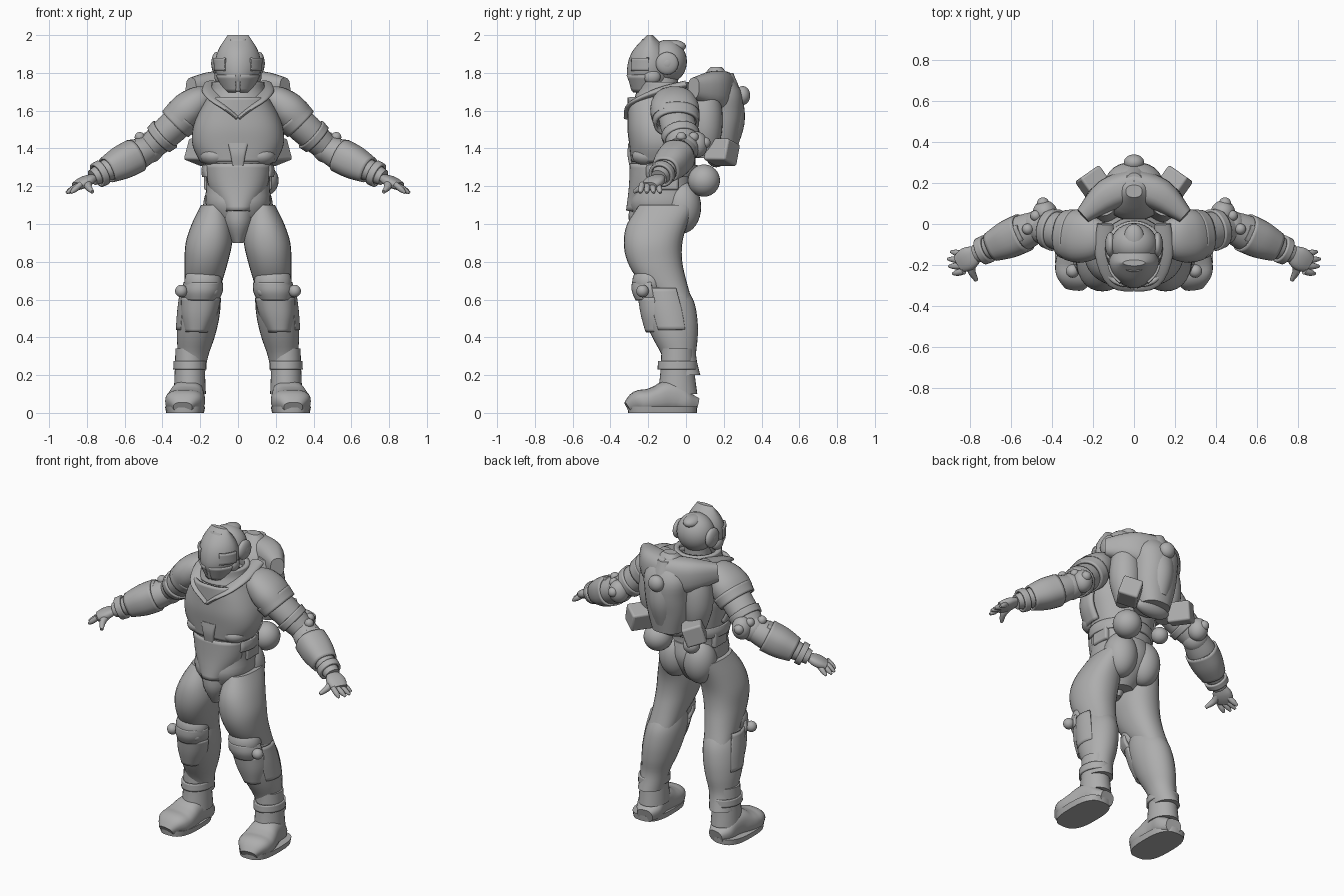
import bpy
import bmesh
from math import cos, sin, radians, copysign
from mathutils import Vector, Matrix, Euler

default_cube = bpy.data.objects.get("Cube")
if default_cube:
    bpy.data.objects.remove(default_cube, do_unlink=True)

grey = (.42, .42, .42, 1)
armour_grey = bpy.data.materials.new("armour_grey")
armour_grey.use_nodes = True
armour_grey.diffuse_color = grey
armour_grey.node_tree.nodes["Principled BSDF"].inputs["Base Color"].default_value = grey
parts = []
FULL = (0, 360)
FRONT = (200, 340)


def finish(name, bm, pair, thick=0, bevel=0):
    """Turn a bmesh into an object, mirrored across the body when it is one of a pair."""
    bmesh.ops.recalc_face_normals(bm, faces=bm.faces)
    mesh = bpy.data.meshes.new(name)
    bm.to_mesh(mesh)
    bm.free()
    mesh.materials.append(armour_grey)
    obj = bpy.data.objects.new(name, mesh)
    bpy.context.collection.objects.link(obj)
    if thick:
        solid = obj.modifiers.new("thickness", 'SOLIDIFY')
        solid.thickness = thick
        solid.offset = 0
    if bevel:
        soft = obj.modifiers.new("soft_edges", 'BEVEL')
        soft.width = bevel
        soft.segments = 3
    if pair:
        obj.modifiers.new("other_side", 'MIRROR')
    parts.append(obj)


def smooth(keys, steps=4):
    """Catmull-Rom curve through the key sections."""
    padded = [keys[0]] + keys + [keys[-1]]
    rows = []
    for a, b, c, d in zip(padded, padded[1:], padded[2:], padded[3:]):
        for i in range(steps):
            t = i / steps
            bend = (a * 2 - b * 5 + c * 4 - d) * t**2 + (b * 3 - a - c * 3 + d) * t**3
            rows.append(b + ((c - a) * t + bend) / 2)
    return rows + [keys[-1]]


def loft(name, points, widths, depths, level=False, power=2, arc=FULL, thick=0, pair=True, segs=28):
    """Skin ovals along points; level ovals stay flat, others follow the path. Thick ones are open shells."""
    rows = smooth([Vector((*p, w, d)) for p, w, d in zip(points, widths, depths)])
    closed = arc == FULL
    count = segs if closed else segs + 1
    bm = bmesh.new()
    rings = []
    for i, row in enumerate(rows):
        u, v = Vector((1, 0, 0)), Vector((0, 1, 0))
        if not level:
            ahead, behind = rows[min(i + 1, len(rows) - 1)], rows[max(i - 1, 0)]
            along = Vector((ahead - behind)[:3]).normalized()
            u = along.cross(Vector((0, 0, 1))).normalized()
            v = u.cross(along)
        ring = []
        for k in range(count):
            angle = radians(arc[0] + (arc[1] - arc[0]) * k / segs)
            across, out = [copysign(abs(f) ** (2 / power), f) for f in (cos(angle), sin(angle))]
            ring.append(bm.verts.new(Vector(row[:3]) + u * across * row[3] + v * out * row[4]))
        rings.append(ring)
    for low, high in zip(rings, rings[1:]):
        for k in range(segs):
            n = (k + 1) % count
            bm.faces.new((low[k], low[n], high[n], high[k]))
    if not thick:
        bm.faces.new(rings[0])
        bm.faces.new(rings[-1])
    finish(name, bm, pair, thick)


def column(name, line, bottom, top, widths, depths, **style):
    """Upright form: ovals at even heights, centred on a body line."""
    last = len(widths) - 1
    heights = [bottom + (top - bottom) * i / last for i in range(last + 1)]
    loft(name, [(*line(z), z) for z in heights], widths, depths, level=True, **style)


def limb(name, start, end, radii, flat=1, **style):
    """Straight form between two joints with evenly spaced radii."""
    last = len(radii) - 1
    points = [start.lerp(end, i / last) for i in range(last + 1)]
    loft(name, points, radii, [r * flat for r in radii], **style)


def placed(centre, size, turn):
    rotation = Euler([radians(t) for t in turn]).to_matrix().to_4x4()
    return Matrix.Translation(centre) @ rotation @ Matrix.Diagonal((*size, 1))


def ball(name, centre, size, pair=True):
    size = size if isinstance(size, tuple) else (size, size, size)
    bm = bmesh.new()
    bmesh.ops.create_uvsphere(bm, u_segments=28, v_segments=16, radius=1, matrix=placed(centre, size, (0, 0, 0)))
    finish(name, bm, pair)


def block(name, centre, size, turn=(0, 0, 0), pair=True):
    bm = bmesh.new()
    bmesh.ops.create_cube(bm, size=1, matrix=placed(centre, size, turn))
    finish(name, bm, pair, bevel=.012)


# Body lines: where each upright form is centred at a given height
def spine(z): return (0, -.12)
def face(z): return (0, -.19)
def pack(z): return (0, .16)
def pack_back(z): return (0, .21)
def pack_side(z): return (.15, .1)
def ankle(z): return (.255, -.045)
def leg(z): return (.28 - .14 * z, .03 - .22 * z)
def thigh(z): return (.28 - .14 * z, 1.6 * (z - .88) ** 2 - .175)


# Arm joints
shoulder, elbow, wrist = Vector((.26, -.06, 1.59)), Vector((.47, -.01, 1.4)), Vector((.77, -.145, 1.245))

# Helmet: rear dome, pointed face, ear caps and ridge
ball("helmet_dome", (0, -.1, 1.86), (.115, .105, .115), pair=False)
ball("helmet_top_oval", (0, -.07, 1.94), (.05, .07, .035), pair=False)
column("helmet_face", face, 1.68, 2, [.035, .1, .122, .105, .055], [.05, .115, .12, .09, .015], power=1.8, pair=False)
limb("face_ridge", Vector((0, -.305, 1.82)), Vector((0, -.22, 1.975)), [.015, .03, .04], flat=.3, pair=False)
column("jaw_plate", face, 1.7, 1.79, [.07, .115], [.085, .12], power=1.8, arc=(195, 262), thick=.014)
column("cheek_plate", face, 1.81, 1.88, [.122, .124], [.122, .118], power=1.8, arc=(185, 235), thick=.012)
ball("ear_cap", (.115, -.1, 1.85), (.026, .06, .06))
ball("ear_knob", (.13, -.1, 1.85), (.012, .03, .03))
ball("cheek_guard", (.095, -.18, 1.78), (.03, .045, .04))
block("beak", (0, -.285, 1.75), (.03, .03, .1), turn=(14, 0, 0), pair=False)

# Neck, collar and torso
column("neck", spine, 1.6, 1.8, [.11, .08, .08], [.1, .08, .08], pair=False)
column("collar_ring", spine, 1.66, 1.75, [.15, .13, .125], [.14, .125, .12], thick=.03, pair=False)
loft("collar_strap", [(.14, 0, 1.74), (.14, -.15, 1.7), (.09, -.265, 1.64), (0, -.29, 1.56)],
     [.04, .05, .05, .04], [.02, .02, .016, .012])
column("torso", spine, 1, 1.7, [.13, .17, .17, .18, .2, .22, .2, .13], [.13, .18, .16, .17, .17, .17, .16, .13],
       power=2.3, pair=False)
column("chest_plate", spine, 1.33, 1.67, [.19, .23, .23, .2, .15], [.16, .17, .18, .18, .18],
       power=2.6, arc=(175, 365), thick=.02, pair=False)
ball("rib_pad", (.12, -.2, 1.36), (.08, .085, .055))
column("belly_plate", spine, 1.07, 1.32, [.08, .15, .17], [.185, .17, .165], power=2.4, arc=FRONT, thick=.025, pair=False)
column("buckle", lambda z: (0, -.285), 1.31, 1.43, [.03, .04, .055], [.015, .025, .02], power=5, pair=False)
column("waist_belt", spine, 1.25, 1.31, [.18, .185, .18], [.17, .175, .17], arc=(-30, 210), thick=.02, pair=False)
block("side_pouch", (.16, -.1, 1.23), (.04, .12, .1))

# Hips
column("codpiece", face, .9, 1.1, [.03, .08, .09], [.06, .11, .11], pair=False)
column("seat", spine, .93, 1.2, [.07, .14, .17, .16], [.07, .15, .185, .17], pair=False)
ball("buttock", (.085, -.02, 1.09), (.1, .1, .14))

# Backpack with wings, knob, pouches and hip spheres
column("backpack", pack, 1.35, 1.83, [.1, .13, .14, .14, .04], [.1, .12, .14, .13, .03], power=2.4, pair=False)
column("backpack_side", pack_side, 1.36, 1.74, [.05, .09, .09, .06], [.06, .09, .09, .06])
column("backpack_spine", pack_back, 1.4, 1.8, [.06, .09, .09, .04], [.06, .1, .09, .04], pair=False)
loft("backpack_wing", [(0, .19, 1.69), (.13, .14, 1.71), (.25, .04, 1.72)], [.08, .08, .04], [.12, .1, .055], power=2.6)
ball("backpack_knob", (0, .3, 1.68), (.05, .04, .05), pair=False)
block("backpack_pouch", (.19, .19, 1.38), (.12, .14, .12), turn=(0, -18, -35))
ball("lower_tank", pack(0) + (1.35,), (.12, .05, .05), pair=False)
ball("hip_sphere", (.13, .095, 1.23), .085, pair=False)
ball("hip_canister", (-.11, .1, 1.24), .05, pair=False)

# Shoulders and arms
loft("shoulder_guard", [(.14, -.05, 1.69), (.2, -.06, 1.66), (.26, -.06, 1.61), (.305, -.055, 1.56)],
     [.06, .11, .13, .125], [.04, .075, .095, .095], power=2.2)
limb("shoulder_rim", Vector((.285, -.055, 1.575)), Vector((.33, -.05, 1.53)), [.12, .112], flat=.8, power=2.2, thick=.016)
limb("upper_arm", shoulder, elbow, [.09, .095, .09, .075], flat=.9)
limb("forearm", elbow, wrist, [.075, .088, .078, .06, .045], flat=.95)
limb("upper_arm_band", shoulder.lerp(elbow, .6), shoulder.lerp(elbow, .75), [.096, .09], flat=.9, thick=.015)
limb("gauntlet", elbow.lerp(wrist, .24), elbow.lerp(wrist, .74), [.09, .087, .068], flat=.95, power=2.4, thick=.012)
limb("wrist_band", elbow.lerp(wrist, .82), elbow.lerp(wrist, .92), [.062, .06], thick=.016)
limb("gauntlet_plate", Vector((.55, -.04, 1.43)), Vector((.68, -.1, 1.35)), [.04, .05, .035], flat=.5, power=4)
ball("elbow_joint", elbow, .078)
ball("elbow_pad", (.435, .055, 1.42), (.06, .06, .07))
ball("elbow_cap", (.445, .1, 1.43), .03)
ball("arm_stud", (.52, -.025, 1.46), .027)
ball("elbow_stud", (.48, .04, 1.46), .027)

# Hands
limb("palm", wrist, Vector((.855, -.195, 1.2)), [.04, .055, .056, .045], flat=.5, power=2.5)
for i, reach in enumerate((.895, .91, .905, .885)):
    knuckle, tip = Vector((.83, -.15 - .027 * i, 1.213)), Vector((reach, -.135 - .036 * i, 1.165))
    limb(f"finger_{i}", knuckle, tip, [.015, .016, .015, .007], segs=12)
loft("thumb", [(.785, -.18, 1.225), (.795, -.225, 1.2), (.77, -.275, 1.17)], [.02, .02, .01], [.02, .02, .01], segs=12)

# Legs
column("thigh", thigh, .6, 1.1, [.085, .1, .115, .123, .105, .07], [.08, .125, .145, .155, .16, .15], power=2.2)
column("calf", leg, .2, .7, [.075, .08, .1, .11, .105, .08], [.09, .09, .12, .14, .14, .1])
column("shin_plate", leg, .43, .61, [.06, .09, .1], [.14, .145, .14], power=2.6, arc=FRONT, thick=.02)
column("outer_calf_guard", leg, .44, .66, [.105, .112, .112], [.12, .13, .12], arc=(-40, 30), thick=.012)
column("knee_plate", leg, .6, .69, [.09, .105, .1], [.155, .165, .155], power=2.3, arc=FRONT, thick=.02)
ball("knee_pad", (.185, -.195, .69), (.1, .09, .095))
for side, offset in (("inner", -.08), ("outer", .085)):
    ball(f"knee_stud_{side}", (.215 + offset, -.23, .645), .033)

# Boots
column("boot_shaft", ankle, .1, .34, [.085, .08, .076], [.105, .09, .085])
column("ankle_strap", ankle, .23, .275, [.082, .08], [.1, .097], thick=.012)
heights = [.04, .055, .08, .085, .072, .063, .058, .03]
loft("foot", [(.25 + .006 * i, .058 - .0525 * i, h) for i, h in enumerate(heights)],
     [.05, .08, .085, .09, .1, .105, .095, .05], heights, power=2.6)
column("sole", lambda z: (.28, -.125), 0, .035, [.1, .107], [.182, .185], power=2.8)

# Smooth shading with crisp plate edges
bpy.ops.object.select_all(action='DESELECT')
for obj in parts:
    obj.select_set(True)
bpy.context.view_layer.objects.active = parts[0]
bpy.ops.object.shade_smooth_by_angle(angle=radians(40))
